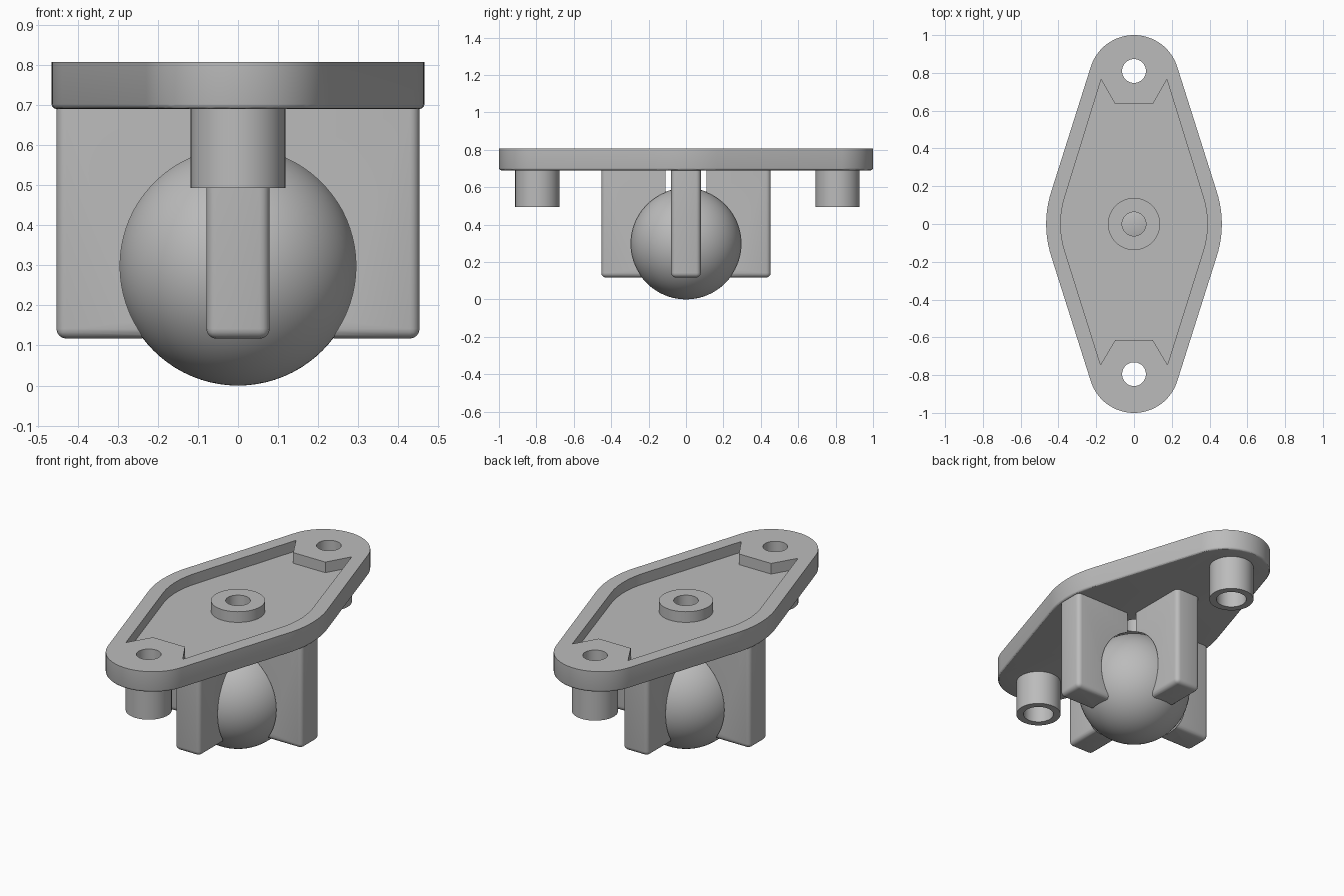
import bpy, bmesh, math
from math import sin, cos, pi

if "Cube" in bpy.data.objects:
    bpy.data.objects.remove(bpy.data.objects["Cube"], do_unlink=True)

grey = bpy.data.materials.new("plain grey")
grey.use_nodes = True
colour = (0.5, 0.5, 0.5, 1)
grey.diffuse_color = colour
grey.node_tree.nodes["Principled BSDF"].inputs["Base Color"].default_value = colour

TOP, UNDER, FLOOR = 0.807, 0.69, 0.747
BALL_R = 0.298
HOLE_R = 0.063
BOLT_Y = (-0.795, 0.81)


def make_object(name, bm):
    bmesh.ops.recalc_face_normals(bm, faces=bm.faces)
    mesh = bpy.data.meshes.new(name)
    bm.to_mesh(mesh)
    bm.free()
    obj = bpy.data.objects.new(name, mesh)
    bpy.context.collection.objects.link(obj)
    mesh.materials.append(grey)
    return obj


def activate(obj):
    bpy.ops.object.select_all(action="DESELECT")
    obj.select_set(True)
    bpy.context.view_layer.objects.active = obj


def prism(name, outline, z0, z1, edge=0.0):
    """Extruded outline, with an optional rounded lower rim."""
    bm = bmesh.new()
    face = bm.faces.new([bm.verts.new((x, y, z0)) for x, y in outline])
    rim = list(face.edges)
    new = bmesh.ops.extrude_face_region(bm, geom=[face], use_keep_orig=True)
    verts = [g for g in new["geom"] if isinstance(g, bmesh.types.BMVert)]
    bmesh.ops.translate(bm, verts=verts, vec=(0, 0, z1 - z0))
    if edge:
        bmesh.ops.bevel(bm, geom=rim, offset=edge, segments=3, affect="EDGES", profile=0.5)
    return make_object(name, bm)


def arc(cx, cy, r, a0, a1, steps):
    return [(cx + r * cos(a0 + (a1 - a0) * i / steps),
             cy + r * sin(a0 + (a1 - a0) * i / steps)) for i in range(steps + 1)]


def disc(name, r, y, z0, z1):
    return prism(name, arc(0, y, r, 0, 2 * pi * 63 / 64, 63), z0, z1)


def ball(name, r):
    bm = bmesh.new()
    bmesh.ops.create_uvsphere(bm, u_segments=64, v_segments=40, radius=r)
    bmesh.ops.translate(bm, verts=bm.verts, vec=(0, 0, BALL_R))
    return make_object(name, bm)


def cut(obj, cutter):
    cutter.hide_render = True
    mod = obj.modifiers.new("cut", "BOOLEAN")
    mod.operation, mod.solver, mod.object = "DIFFERENCE", "EXACT", cutter
    activate(obj)
    bpy.ops.object.modifier_apply(modifier=mod.name)
    bpy.data.objects.remove(cutter, do_unlink=True)


def tube(name, outer, inner, y, z0, z1):
    obj = disc(name, outer, y, z0, z1)
    cut(obj, disc("cutter", inner, y, z0 - 0.1, z1 + 0.1))
    return obj


# Flange plate: round ends joined by tangents to shallow side arcs
SIDE_X, SIDE_R, END_Y, END_R, TILT = -0.095, 0.56, 0.76, 0.24, 0.3066
outline = (arc(SIDE_X, 0, SIDE_R, -TILT, TILT, 12)
           + arc(0, END_Y, END_R, TILT, pi - TILT, 32)
           + arc(-SIDE_X, 0, SIDE_R, pi - TILT, pi + TILT, 12)
           + arc(0, -END_Y, END_R, pi + TILT, 2 * pi - TILT, 32))
plate = prism("flange_plate", outline, UNDER, TOP, 0.012)

# Recess in the top, notched around the bolt holes
right = ([(0.1, -0.615), (0.177, -0.745)]
         + arc(SIDE_X, 0, SIDE_R - 0.077, -TILT, TILT, 12)
         + [(0.174, 0.765), (0.1, 0.635)])
recess = right + [(-x, y) for x, y in reversed(right)]
cut(plate, prism("cutter", recess, FLOOR, TOP + 0.1))
for y in (0, *BOLT_Y):
    cut(plate, disc("cutter", HOLE_R, y, UNDER - 0.1, TOP + 0.1))

# Central boss and hollow bolt posts
parts = [plate, tube("centre_boss", 0.138, HOLE_R, 0, FLOOR, TOP)]
for name, y in zip(("front_post", "back_post"), BOLT_Y):
    parts.append(tube(name, 0.118, 0.08, y, 0.493, UNDER))

# Four fins with a round socket for the ball
for i, name in enumerate(("left_fin", "back_fin", "right_fin", "front_fin")):
    bm = bmesh.new()
    bmesh.ops.create_cube(bm, size=1)
    low, inner, outer, half = 0.117, 0.02, 0.453, 0.079
    for v in bm.verts:
        v.co.x = outer if v.co.x > 0 else inner
        v.co.y *= 2 * half
        v.co.z = UNDER if v.co.z > 0 else low
    soft = [e for e in bm.edges
            if not all(v.co.z > 0.6 for v in e.verts)
            and not all(v.co.x < 0.1 for v in e.verts)]
    bmesh.ops.bevel(bm, geom=soft, offset=0.025, segments=4, affect="EDGES", profile=0.5)
    turn = [(1, 0), (0, 1), (-1, 0), (0, -1)][i]
    for v in bm.verts:
        x, y = v.co.x, v.co.y
        v.co.x, v.co.y = x * turn[0] - y * turn[1], x * turn[1] + y * turn[0]
    fin = make_object(name, bm)
    cut(fin, ball("cutter", BALL_R + 0.007))
    cut(fin, disc("cutter", 0.136, 0, 0.3, UNDER + 0.1))
    parts.append(fin)

# Ball held in the socket
parts.append(ball("ball", BALL_R))

for obj in parts:
    activate(obj)
    bpy.ops.object.shade_smooth_by_angle(angle=math.radians(30))
